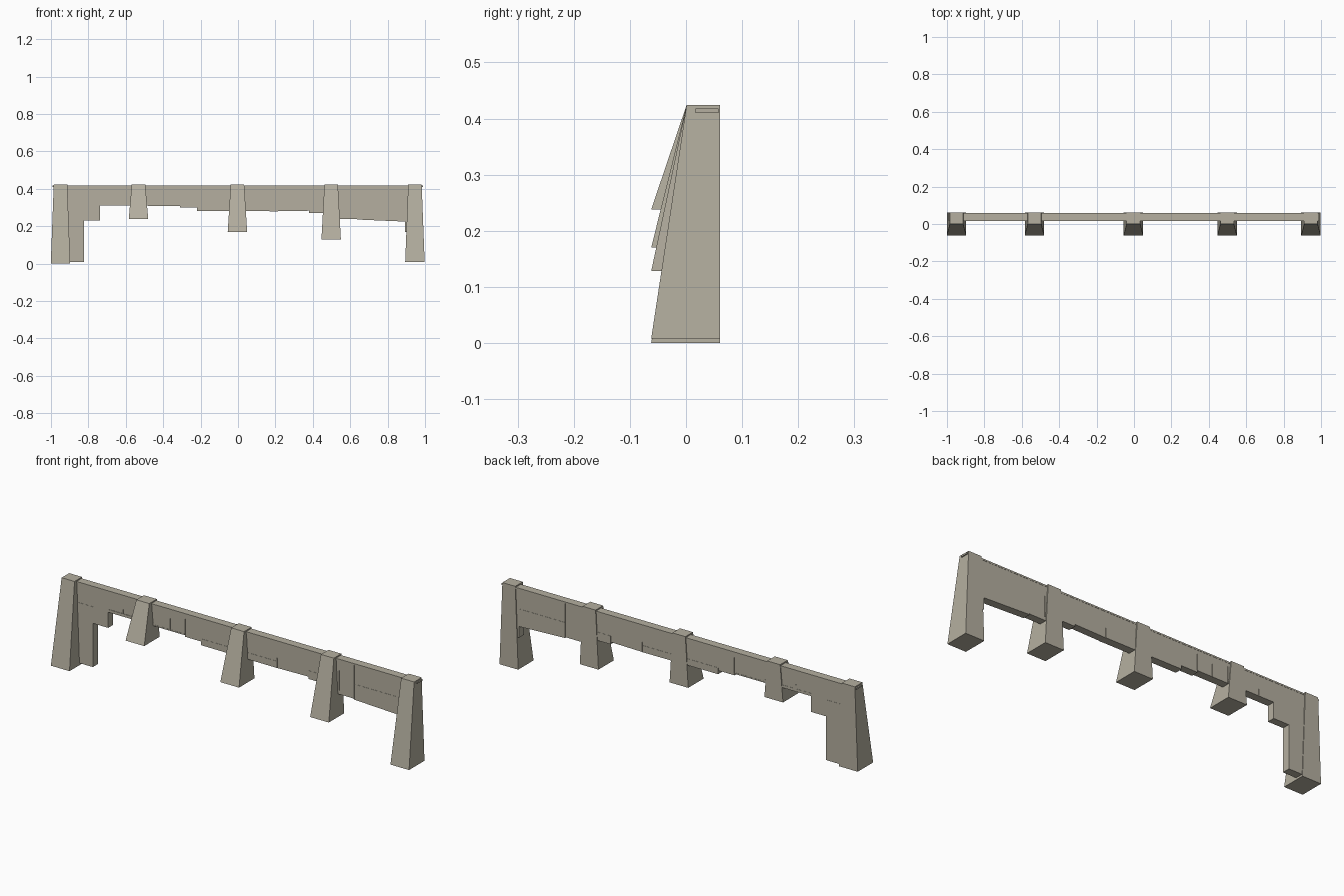
import bpy, bmesh

stone = bpy.data.materials.new("warm grey stone")
stone.diffuse_color = (0.46, 0.43, 0.35, 1)


def hexa(name, bottom, top):
    """Six-sided solid from four bottom corners and four top corners."""
    bm = bmesh.new()
    b = [bm.verts.new(c) for c in bottom]
    t = [bm.verts.new(c) for c in top]
    bm.faces.new(b[::-1])
    bm.faces.new(t)
    for i in range(4):
        j = (i + 1) % 4
        bm.faces.new((b[i], b[j], t[j], t[i]))
    bmesh.ops.recalc_face_normals(bm, faces=bm.faces)
    mesh = bpy.data.meshes.new(name)
    bm.to_mesh(mesh)
    bm.free()
    mesh.materials.append(stone)
    ob = bpy.data.objects.new(name, mesh)
    bpy.context.collection.objects.link(ob)
    return ob


def rect(x0, x1, y0, y1, z0, z1=None):
    """Corner loop; z may slope from x0 to x1."""
    z1 = z0 if z1 is None else z1
    return [(x0, y0, z0), (x1, y0, z1), (x1, y1, z1), (x0, y1, z0)]


# Tapered buttresses: vertical back, sloping front and sides
TOP = 0.424
for i, (x, base) in enumerate([(-0.949, 0.0), (-0.532, 0.238), (-0.003, 0.17),
                               (0.498, 0.128), (0.946, 0.008)]):
    hexa(f"buttress_{i + 1}",
         rect(x - 0.052, x + 0.052, -0.062, 0.061, base),
         rect(x - 0.036, x + 0.036, 0.001, 0.061, TOP))

# Coping along the top, running just past the end buttresses
hexa("coping", rect(-0.992, 0.988, 0.017, 0.058, 0.41),
     rect(-0.992, 0.988, 0.017, 0.058, 0.418))

# Long upper wall course
hexa("upper_wall", rect(-0.95, 0.945, 0.019, 0.057, 0.312),
     rect(-0.95, 0.945, 0.019, 0.057, 0.411))

# Lower wall panels stepping with the ground: x start, x end, bottom at each end
panels = [
    (-0.95, -0.823, 0.01, 0.01),
    (-0.823, -0.738, 0.23, 0.23),
    (-0.48, -0.31, 0.308, 0.308),
    (-0.31, -0.22, 0.30, 0.30),
    (-0.22, 0.205, 0.282, 0.28),
    (0.205, 0.38, 0.28, 0.283),
    (0.38, 0.50, 0.272, 0.272),
    (0.50, 0.635, 0.24, 0.24),
    (0.635, 0.892, 0.236, 0.225),
    (0.892, 0.945, 0.168, 0.168),
]
for i, (x0, x1, z0, z1) in enumerate(panels):
    # Alternate depth very slightly so the joints read as seams
    d = 0.001 * (i % 2)
    hexa(f"lower_panel_{i + 1}", rect(x0, x1, 0.018 + d, 0.058 - d, z0, z1),
         rect(x0, x1, 0.018 + d, 0.058 - d, 0.314))

# Thin sill under the left bay
hexa("left_sill", rect(-0.738, -0.48, 0.017, 0.058, 0.31),
     rect(-0.738, -0.48, 0.017, 0.058, 0.324))

# Narrow upright joint strips
for i, (x, z0, z1) in enumerate([(-0.655, 0.31, 0.345), (-0.48, 0.31, 0.39),
                                 (-0.393, 0.31, 0.37), (-0.308, 0.31, 0.39),
                                 (0.205, 0.28, 0.33), (0.55, 0.26, 0.36),
                                 (0.635, 0.24, 0.41)]):
    hexa(f"joint_strip_{i + 1}", rect(x - 0.002, x + 0.002, 0.016, 0.0595, z0),
         rect(x - 0.002, x + 0.002, 0.016, 0.0595, z1))
